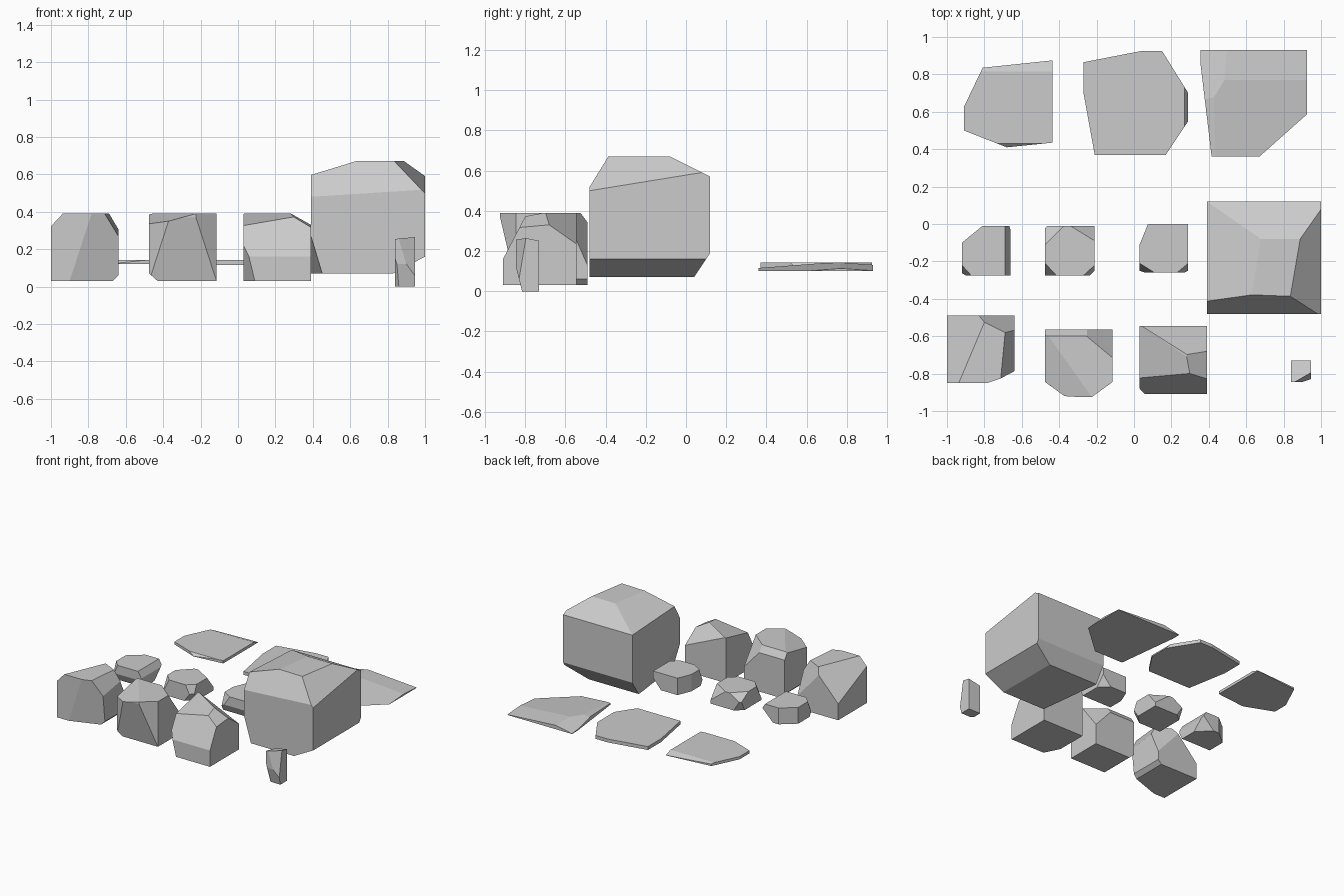
import bpy, bmesh
from mathutils import Vector

if "Cube" in bpy.data.objects:
    bpy.data.objects.remove(bpy.data.objects["Cube"])

SIDES = {'L': (0, -1), 'R': (0, 1), 'F': (1, -1), 'B': (1, 1), 'D': (2, -1), 'T': (2, 1)}


def rock(name, lo, hi, cuts):
    """Box from lo to hi; each cut slices a corner or edge named by its sides
    (Left Right Front Back Down Top) at the given distance along each axis."""
    lo, hi = Vector(lo), Vector(hi)
    bm = bmesh.new()
    bmesh.ops.create_cube(bm, size=1)
    for v in bm.verts:
        v.co = Vector((lo[i] + (v.co[i] + .5) * (hi[i] - lo[i]) for i in range(3)))
    for sides, *dist in cuts:
        point, normal = (lo + hi) / 2, Vector((0, 0, 0))
        for side, d in zip(sides, dist):
            axis, sign = SIDES[side]
            point[axis] = hi[axis] if sign > 0 else lo[axis]
            normal[axis] = sign / d
        axis, sign = SIDES[sides[0]]
        point[axis] -= sign * dist[0]
        bmesh.ops.bisect_plane(bm, geom=bm.verts[:] + bm.edges[:] + bm.faces[:], dist=1e-5,
                               plane_co=point, plane_no=normal.normalized(), clear_outer=True)
        bmesh.ops.holes_fill(bm, edges=[e for e in bm.edges if e.is_boundary])
    bmesh.ops.recalc_face_normals(bm, faces=bm.faces[:])
    mesh = bpy.data.meshes.new(name)
    bm.to_mesh(mesh)
    bm.free()
    bpy.context.collection.objects.link(bpy.data.objects.new(name, mesh))


# Front row of medium rocks
rock('medium_rock_left', (-1, -.85, .03), (-.64, -.49, .39), [
    ('LBT', .215, .51, .23), ('RFT', .075, .78, .13), ('RFD', .26, .09, .8),
    ('RBT', .23, .115, .26), ('RD', .03, .03)])
rock('medium_rock_middle', (-.475, -.925, .03), (-.115, -.565, .39), [
    ('FD', .08, .34), ('LF', .11, .08), ('RF', .11, .08), ('LFT', .25, .35, .07),
    ('RBT', .18, .15, .2), ('BT', .035, .05), ('LD', .045, .04)])
rock('medium_rock_right', (.03, -.91, .03), (.39, -.545, .39), [
    ('FT', .12, .23), ('LFT', .55, .37, .083), ('RFT', .14, .9, .08),
    ('RBT', .35, .22, .155), ('LFD', .06, .12, .25)])

# Boulder and pebble
rock('boulder', (.39, -.48, .07), (1, .12, .67), [
    ('RFT', .18, 1.05, .17), ('LFT', 3, .11, .19), ('LBT', .32, 2, .1), ('BT', .2, .1),
    ('LFD', .06, .5, .2), ('RD', .17, .09), ('BD', .08, .12)])
rock('pebble', (.84, -.845, 0), (.945, -.73, .27), [
    ('FD', .03, .12), ('RFT', .09, .05, .3), ('LFD', .05, .05, .15), ('LBT', .2, .2, .04)])

# Middle row of small rocks
rock('small_rock_left', (-.92, -.275, .13), (-.66, -.01, .26), [
    ('LB', .11, .09), ('LFT', .05, .055, .12), ('RT', .03, .05), ('RBD', .1, .1, .1), ('FD', .03, .06)])
rock('small_rock_middle', (-.475, -.275, .135), (-.21, -.01, .265), [
    ('RBT', .13, .08, .1), ('LFT', .06, .065, .12), ('RFT', .06, .055, .12),
    ('LBT', .1, .1, .06), ('LBD', .06, .05, .1), ('RFD', .07, .07, .1)])
rock('small_rock_right', (.03, -.26, .13), (.29, 0, .265), [
    ('LB', .045, .11), ('LFT', .08, .05, .12), ('RFT', .06, .05, .12), ('FD', .03, .06), ('RBD', .07, .07, .08)])

# Back row of flat slabs
rock('slab_left', (-.91, .41, .12), (-.435, .875, .142), [
    ('LB', .12, .25), ('LB', .475, .05), ('LF', .23, .09), ('RF', .245, .025), ('BT', .06, .02), ('FT', .02, .02)])
rock('slab_middle', (-.27, .37, .115), (.29, .925, .142), [
    ('LB', .31, .06), ('RB', .14, .225), ('RF', .12, .18), ('LF', .06, .33), ('RT', .02, .03)])
rock('slab_right', (.355, .36, .1), (.925, .93, .143), [
    ('LF', .06, .5), ('RFT', .9, .8, .06), ('RBT', .6, .6, .04), ('LBT', .2, .45, .04), ('LFT', .25, .5, .04)])
